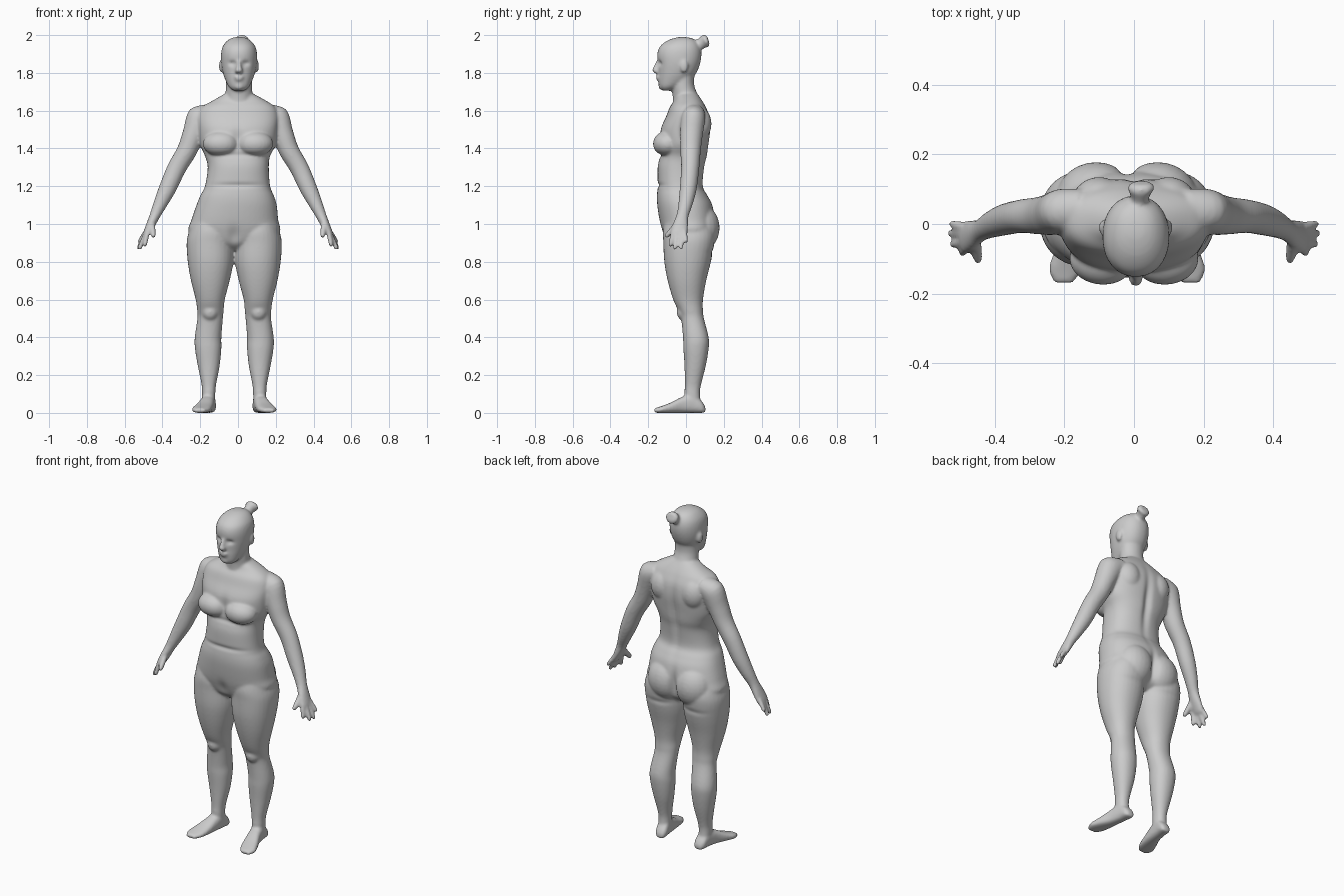
import bpy, bmesh, math
from mathutils import Vector

bm = bmesh.new()


def spow(v, p):
    return math.copysign(abs(v) ** p, v)


def catmull(a, b, c, d, t):
    return 0.5 * (2 * b + (c - a) * t + (2 * a - 5 * b + 4 * c - d) * t * t
                  + (3 * b - a - 3 * c + d) * t ** 3)


def loft(rings, e=2.0, n=32, sub=4):
    """Skin closed rings (centre, side vector, depth vector), smoothed along the path."""
    rings = [tuple(Vector(v) for v in r) for r in rings]
    path = []
    for i in range(len(rings) - 1):
        q = [rings[max(0, min(len(rings) - 1, i + k))] for k in (-1, 0, 1, 2)]
        for s in range(sub):
            path.append([catmull(q[0][j], q[1][j], q[2][j], q[3][j], s / sub) for j in range(3)])
    path.append(rings[-1])
    loops = []
    for c, u, v in path:
        loop = []
        for k in range(n):
            a = 2 * math.pi * k / n
            loop.append(bm.verts.new(c + u * spow(math.cos(a), 2 / e) + v * spow(math.sin(a), 2 / e)))
        loops.append(loop)
    for A, B in zip(loops, loops[1:]):
        for k in range(n):
            bm.faces.new((A[k], A[(k + 1) % n], B[(k + 1) % n], B[k]))
    bm.faces.new(loops[0][::-1])
    bm.faces.new(loops[-1])


def level(z, x0, x1, y0, y1):
    """Horizontal ring from its extents."""
    return ((x0 + x1) / 2, (y0 + y1) / 2, z), ((x1 - x0) / 2, 0, 0), (0, (y1 - y0) / 2, 0)


def limb(pts, s):
    """Rings across a path of (x, y, z, side radius, depth radius), mirrored by s."""
    P = [Vector((s * p[0], p[1], p[2])) for p in pts]
    rings = []
    for i, p in enumerate(pts):
        d = (P[min(i + 1, len(P) - 1)] - P[max(i - 1, 0)]).normalized()
        u = Vector((0, 1, 0)).cross(d).normalized()
        rings.append((P[i], u * p[3], d.cross(u) * p[4]))
    loft(rings, n=24)


def blob(c, r):
    made = bmesh.ops.create_uvsphere(bm, u_segments=24, v_segments=16, radius=1)
    for v in made["verts"]:
        v.co = Vector([c[i] + v.co[i] * r[i] for i in range(3)])


# torso
loft([level(*r) for r in (
    (.86, -.10, .06, -.05, .08), (.90, -.20, .16, -.10, .13), (.96, -.262, .222, -.125, .155),
    (1.02, -.247, .213, -.14, .155), (1.10, -.22, .205, -.152, .14), (1.15, -.20, .19, -.154, .115),
    (1.20, -.175, .17, -.15, .09), (1.30, -.16, .163, -.15, .098), (1.36, -.175, .17, -.138, .112),
    (1.42, -.20, .20, -.135, .12), (1.50, -.21, .21, -.135, .13), (1.57, -.215, .215, -.105, .125),
    (1.62, -.19, .195, -.085, .105), (1.655, -.13, .145, -.06, .085), (1.69, -.07, .08, -.05, .06))],
    e=2.35, n=48)

# neck
loft([level(*r) for r in ((1.60, -.08, .09, -.07, .09), (1.67, -.068, .078, -.07, .068),
                          (1.74, -.064, .074, -.075, .043), (1.82, -.065, .075, -.06, .05))])

# head
loft([level(*r) for r in (
    (1.706, -.025, .035, -.125, -.075), (1.725, -.048, .058, -.14, -.04), (1.76, -.066, .076, -.146, .02),
    (1.80, -.080, .090, -.146, .055), (1.85, -.089, .100, -.148, .075), (1.90, -.090, .101, -.152, .082),
    (1.94, -.081, .092, -.138, .075), (1.97, -.058, .068, -.10, .055), (1.985, -.032, .042, -.06, .025),
    (1.99, -.008, .018, -.03, -.01))], e=2.15)

# hair bun
loft([((.012, .05, 1.935), (.026, 0, 0), (0, -.018, .022)), ((.018, .085, 1.958), (.028, 0, 0), (0, -.02, .024)),
      ((.02, .105, 1.97), (.040, 0, 0), (0, -.014, .032)), ((.022, .118, 1.976), (.026, 0, 0), (0, -.008, .022))])

# nose, lips and chin
loft([((.005, -.145, 1.865), (.010, 0, 0), (0, .012, 0)), ((.005, -.155, 1.835), (.013, 0, 0), (0, .016, 0)),
      ((.005, -.16, 1.812), (.02, 0, 0), (0, .02, 0)), ((.005, -.15, 1.798), (.018, 0, 0), (0, .014, 0))])
blob((.005, -.143, 1.777), (.028, .017, .009))
blob((.005, -.14, 1.764), (.024, .016, .008))
blob((.005, -.13, 1.728), (.024, .017, .017))

for s in (-1, 1):
    # ear, bust, shoulder blade and buttock
    blob((.005 + s * .093, -.01, 1.835), (.013, .022, .034))
    blob((s * .088, -.098, 1.425), (.098, .077, .068))
    blob((s * .10, .07, 1.53), (.075, .065, .09))
    blob((-.02 + s * .088, .075, .98), (.115, .103, .125))

    # leg, set out from the hip line: (height, inner, outer, front, back)
    legs = ((1.02, .03, .22, -.11, .12), (.96, .005, .24, -.122, .15), (.90, .002, .252, -.12, .15),
            (.80, .004, .246, -.115, .132), (.70, .024, .229, -.097, .107), (.60, .05, .204, -.068, .09),
            (.54, .056, .196, -.04, .09), (.50, .06, .195, -.026, .095), (.40, .068, .209, -.016, .12),
            (.34, .068, .208, -.014, .12), (.25, .077, .193, -.008, .105), (.15, .096, .173, -.006, .08),
            (.10, .10, .170, -.008, .074), (.03, .10, .168, 0, .08))
    loft([level(z, -.02 + s * a, -.02 + s * b, f, k) for z, a, b, f, k in legs], e=2.15)
    blob((-.02 + s * .128, -.005, .535), (.045, .045, .05))

    # foot
    loft([((-.02 + s * x, y, h / 2), (w, 0, 0), (0, 0, h / 2)) for x, y, w, h in (
        (.128, .103, .018, .03), (.13, .085, .033, .06), (.135, .04, .036, .10), (.145, -.02, .039, .085),
        (.162, -.08, .047, .055), (.176, -.13, .049, .036), (.182, -.168, .028, .024))], e=2.6)

    # arm and palm
    limb(((.14, .045, 1.59, .05, .055), (.20, .038, 1.56, .072, .064), (.237, .028, 1.47, .059, .06),
          (.272, .024, 1.385, .053, .054), (.325, .022, 1.295, .05, .048), (.372, .012, 1.19, .046, .045),
          (.41, -.002, 1.11, .037, .038), (.44, -.018, 1.045, .028, .032), (.465, -.03, .99, .023, .042),
          (.487, -.037, .945, .017, .044), (.493, -.038, .93, .010, .036)), s)

    # fingers and thumb
    for a, b, r in (((.48, -.068, .955), (.495, -.084, .88), .0125), ((.487, -.05, .95), (.525, -.06, .863), .0125),
                    ((.49, -.027, .95), (.53, -.026, .865), .0125), ((.487, -.008, .96), (.527, .002, .90), .0115),
                    ((.455, -.045, 1.0), (.447, -.108, .93), .015)):
        A, B = Vector(a), Vector(b)
        limb([(*A.lerp(B, t), r * k, r * k) for t, k in ((0, 1.1), (.5, 1.05), (.9, .9), (1, .5))], s)

bmesh.ops.recalc_face_normals(bm, faces=bm.faces)
shell = bpy.data.meshes.new("body")
bm.to_mesh(shell)
bm.free()
body = bpy.data.objects.new("body", shell)
bpy.context.collection.objects.link(body)

# fuse the parts into one skin
rm = body.modifiers.new("fuse", "REMESH")
rm.mode = "VOXEL"
rm.voxel_size = .007
sm = body.modifiers.new("blend", "SMOOTH")
sm.factor, sm.iterations = .5, 6
dg = bpy.context.evaluated_depsgraph_get()
skin = bpy.data.meshes.new_from_object(body.evaluated_get(dg))
body.modifiers.clear()
body.data = skin

# soft dents: centre, radii, push along y
dents = [((0, .12, 1.38), (.022, .06, .17), -.016), ((-.02, .17, .97), (.02, .08, .08), -.025),
         ((0, -.15, 1.45), (.025, .06, .06), .008), ((0, -.15, 1.205), (.14, .06, .012), .008),
         ((-.02, -.13, .93), (.03, .05, .05), .012), ((0, -.15, 1.365), (.15, .06, .012), .006)]
for s in (-1, 1):
    dents.append(((.005 + s * .036, -.145, 1.85), (.02, .04, .013), .012))
    dents.append(((-.02 + s * .11, .15, .85), (.09, .06, .015), -.005))
for v in skin.vertices:
    for c, r, push in dents:
        d = sum(((v.co[i] - c[i]) / r[i]) ** 2 for i in range(3))
        if d < 9:
            v.co.y += push * math.exp(-d)
skin.shade_smooth()
sm = body.modifiers.new("soften", "SMOOTH")
sm.factor, sm.iterations = .5, 2
